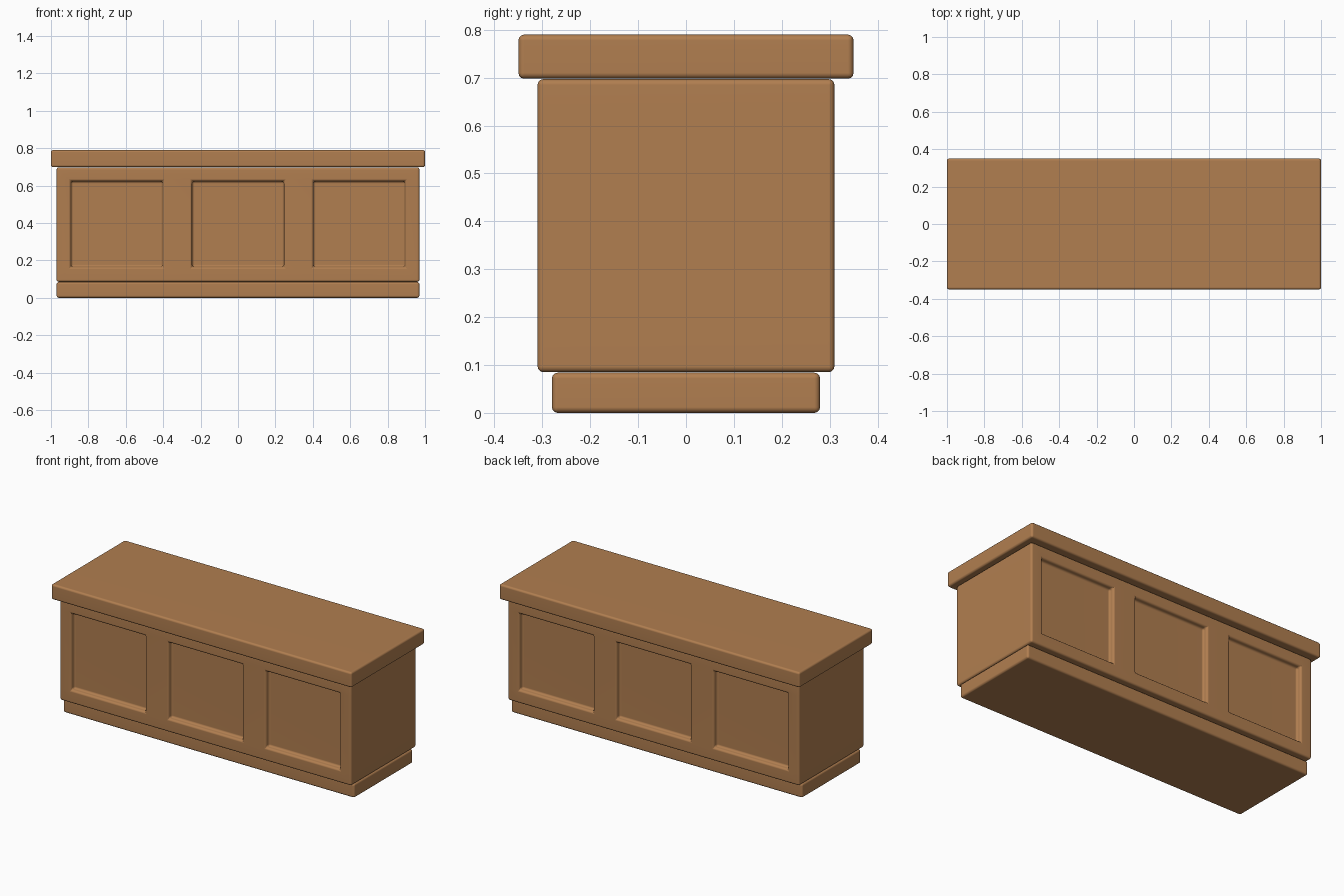
import bpy, bmesh
from mathutils import Vector

if "Cube" in bpy.data.objects:
    bpy.data.objects.remove(bpy.data.objects["Cube"])

wood = bpy.data.materials.new("warm wood")
wood.diffuse_color = (0.44, 0.21, 0.08, 1)
wood.use_nodes = True
wood.node_tree.nodes["Principled BSDF"].inputs["Base Color"].default_value = wood.diffuse_color


def box_mesh(hx, hy, z0, z1):
    bm = bmesh.new()
    bmesh.ops.create_cube(bm, size=1)
    for v in bm.verts:
        v.co = (v.co.x * 2 * hx, v.co.y * 2 * hy, z0 + (v.co.z + 0.5) * (z1 - z0))
    return bm


def finish(bm, name, width=0.012):
    bmesh.ops.recalc_face_normals(bm, faces=bm.faces[:])
    me = bpy.data.meshes.new(name)
    bm.to_mesh(me)
    bm.free()
    me.materials.append(wood)
    ob = bpy.data.objects.new(name, me)
    bpy.context.collection.objects.link(ob)
    # softly rounded edges
    bev = ob.modifiers.new("rounding", 'BEVEL')
    bev.width = width
    bev.segments = 3
    bev.limit_method = 'ANGLE'
    bev.angle_limit = 0.6
    for p in me.polygons:
        p.use_smooth = True
    wn = ob.modifiers.new("even shading", 'WEIGHTED_NORMAL')
    wn.keep_sharp = True
    return ob


# plinth and counter top
finish(box_mesh(0.97, 0.28, 0.0, 0.084), "plinth")
finish(box_mesh(1.0, 0.35, 0.698, 0.79), "counter_top")

# body with three recessed panels on both long sides
HALF_W, Z0, Z1, DEPTH = 0.245, 0.165, 0.623, 0.03
centres = (-0.648, 0.0, 0.648)
bm = box_mesh(0.97, 0.31, 0.085, 0.697)


def cut(co, no):
    bmesh.ops.bisect_plane(bm, geom=bm.verts[:] + bm.edges[:] + bm.faces[:],
                           plane_co=co, plane_no=no)


for c in centres:
    for s in (-1, 1):
        cut((c + s * HALF_W, 0, 0), (1, 0, 0))
for z in (Z0, Z1):
    cut((0, 0, z), (0, 0, 1))
bm.normal_update()


def is_panel(f):
    m = f.calc_center_median()
    return (abs(f.normal.y) > 0.9 and Z0 < m.z < Z1
            and any(abs(m.x - c) < 0.05 for c in centres))


panels = [f for f in bm.faces if is_panel(f)]
new = bmesh.ops.extrude_discrete_faces(bm, faces=panels)["faces"]
for f in new:
    side = 1 if f.calc_center_median().y > 0 else -1
    for v in f.verts:
        v.co += Vector((0, -side * DEPTH, 0))
finish(bm, "panelled_body")
